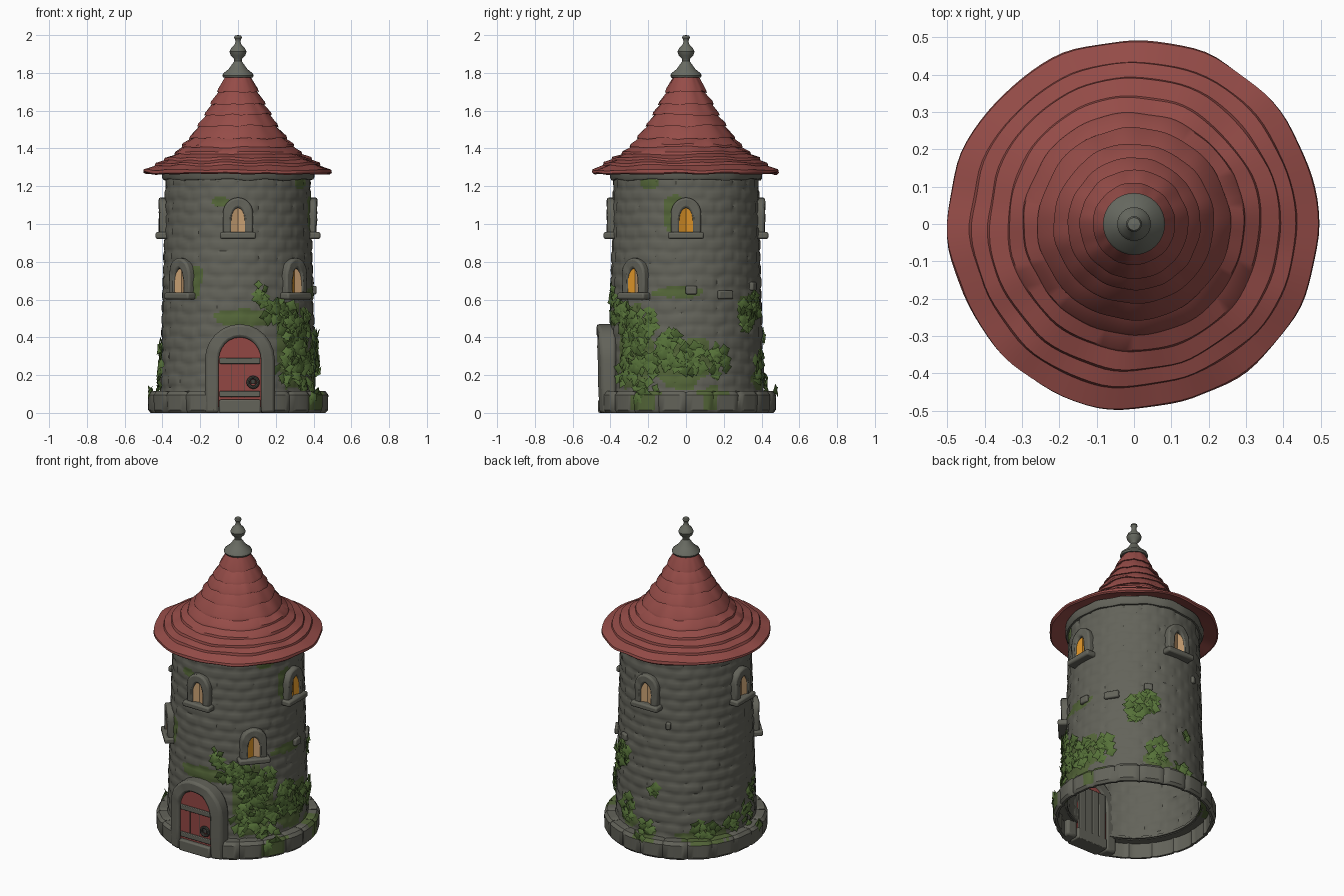
import bpy, bmesh, math, random
from mathutils import Matrix, Vector, Euler, noise

random.seed(4)
if "Cube" in bpy.data.objects:
    bpy.data.objects.remove(bpy.data.objects["Cube"], do_unlink=True)


def material(name, r, g, b):
    m = bpy.data.materials.new(name)
    m.use_nodes = True
    m.diffuse_color = (r, g, b, 1)
    m.node_tree.nodes["Principled BSDF"].inputs["Base Color"].default_value = (r, g, b, 1)
    return m


STONE = material("grey stone", .125, .125, .102)
TRIM = material("pale trim stone", .14, .147, .122)
ROOF = material("red roof tile", .3, .072, .064)
DOOR = material("red door paint", .29, .063, .056)
IVY = material("ivy green", .092, .165, .04)
MOSS = material("moss green", .088, .132, .04)
TAN = material("pale window glow", .58, .35, .17)
AMBER = material("amber window glow", .68, .28, .02)
IRON = material("dark iron", .06, .06, .052)
made = []


def finish(bm, name, mats, bevel=0):
    bmesh.ops.recalc_face_normals(bm, faces=bm.faces)
    me = bpy.data.meshes.new(name)
    bm.to_mesh(me)
    bm.free()
    for m in mats:
        me.materials.append(m)
    ob = bpy.data.objects.new(name, me)
    bpy.context.collection.objects.link(ob)
    made.append(ob)
    if bevel:
        mod = ob.modifiers.new("soft_edges", "BEVEL")
        mod.width, mod.segments = bevel, 2
    return ob


def turn(az):
    """Rotation that carries the front side round to an azimuth in degrees."""
    return Matrix.Rotation(math.radians(az), 4, "Z")


def lathe(name, profile, segs, mats, warp=None, closed=False, rule=None, skip=None):
    bm = bmesh.new()
    rings = []
    for k in range(segs):
        az = 360 * k / segs
        ring = []
        for r, z in profile:
            if warp:
                r, z = warp(r, z, az)
            ring.append(bm.verts.new(turn(az) @ Vector((0, -r, z))))
        rings.append(ring)
    n = len(profile)
    for k in range(segs):
        a, b = rings[k], rings[(k + 1) % segs]
        for i in range(n if closed else n - 1):
            j = (i + 1) % n
            f = bm.faces.new((a[i], b[i], b[j], a[j]))
            if rule:
                f.material_index = rule(f.calc_center_median())
    if skip:
        bad = [f for f in bm.faces if skip(f.calc_center_median())]
        bmesh.ops.delete(bm, geom=bad, context="FACES")
    return finish(bm, name, mats)


def box(name, size, loc, az, mat, bevel=.008):
    bm = bmesh.new()
    bmesh.ops.create_cube(bm, size=1, matrix=turn(az) @ Matrix.Translation(loc) @ Matrix.Diagonal((*size, 1)))
    return finish(bm, name, [mat], bevel)


def wobble(az, z, scale, amount):
    p = turn(az) @ Vector((0, -scale, 0))
    return amount * noise.noise(p + Vector((0, 0, z * scale * 2)))


def wall_radius(z):
    return .383 + .032 * (1.25 - z) / 1.25


# Moss stains: azimuth, height, half width in degrees, half height
STAINS = [(4, .5, 22, .06), (-34, .7, 7, .1), (-14, 1.12, 8, .03), (80, 1.06, 9, .14),
          (84, .64, 20, .035), (88, .28, 24, .17), (48, .35, 22, .24), (108, .1, 12, .06),
          (62, .08, 12, .05), (145, .55, 14, .09), (230, .13, 24, .05), (160, .18, 14, .07),
          (60, 1.22, 9, .05), (182, .13, 10, .06)]


def mossy(c):
    az = math.degrees(math.atan2(c.x, -c.y))
    edge = .75 + .6 * noise.noise(c * 14)
    for a, z, w, h in STAINS:
        d = (az - a + 180) % 360 - 180
        if (d / w) ** 2 + ((c.z - z) / h) ** 2 < edge and c.xy.length > wall_radius(c.z) - .008:
            return 1
    return 0


# Tower wall: staggered courses of flat stones with worn joints, hollow inside
COURSE, BRICKS = .066, 22


def stones(r, z, az):
    zz = z + wobble(az, 0, 3, .016)
    row = math.floor(zz / COURSE)
    u = az / 360 * BRICKS + (row % 2) * .5
    fu, fz = u % 1, (zz / COURSE) % 1
    dome = min(1, 7 * min(fu, 1 - fu)) * min(1, 4 * min(fz, 1 - fz))
    lift = noise.cell(Vector((math.floor(u) % BRICKS + .5, row + .5, .5))) * .002
    return r - .004 + .006 * dome + lift, z


heights = [.095 + 1.155 * i / 88 for i in range(89)]
wall = [(wall_radius(z), z) for z in heights] + [(wall_radius(z) - .014, z) for z in heights[::-1]]
lathe("tower_wall", wall, 154, [STONE, MOSS], stones, True, mossy)


# Foundation ring of large blocks, thin and open below, with a gap for the door
def blocks(r, z, az):
    f = (az / 18) % 1
    gap = max(0, 1 - 10 * min(f, 1 - f))
    grow = r > .41
    return r + grow * (wobble(az, 0, 4, .008) - .009 * gap), z - (z > .1) * .006 * gap


lathe("foundation_ring", [(.448, 0), (.462, 0), (.475, .015), (.477, .095), (.462, .115), (.39, .115),
                          (.39, .1), (.448, .095)],
      160, [STONE, MOSS], blocks, True, mossy, lambda c: abs(c.x) < .125 and c.y < 0)

# Cornice under the eaves
lathe("cornice", [(.37, 1.235), (.396, 1.235), (.403, 1.247), (.403, 1.285), (.37, 1.29)], 96, [STONE],
      lambda r, z, az: (r + wobble(az, 0, 4, .008), z + wobble(az, 1, 4, .01)), True)

# Roof: overlapping uneven tile tiers
tiers = [(.495, 1.287), (.43, 1.318), (.385, 1.345), (.333, 1.376), (.29, 1.415), (.25, 1.46),
         (.207, 1.525), (.17, 1.585), (.138, 1.64), (.102, 1.705), (.07, 1.785)]
roof = [(.36, 1.305), (.46, 1.274), (.488, 1.265), (.497, 1.272), tiers[0]]
for r, z in tiers[1:]:
    roof += [(r - .004, z - .005), (r + .008, z - .007), (r + .004, z + .006)]
lathe("roof", roof, 96, [ROOF],
      lambda r, z, az: (r * (1 + wobble(az, z * 2, 3, .025)), z + wobble(az, z * 3 + 2, 3, .01)))

# Finial
lathe("finial", [(0, 1.77), (.078, 1.775), (.083, 1.785), (.078, 1.797), (.05, 1.82), (.032, 1.845),
                 (.02, 1.862), (.022, 1.875), (.038, 1.892), (.045, 1.912), (.036, 1.932), (.018, 1.95),
                 (.013, 1.965), (.016, 1.978), (.021, 1.986), (.017, 1.997), (0, 2)], 32, [TRIM])


def outline(hw, base, spring, rise, n=12):
    pts = [(hw, base), (hw, (base + spring) / 2)]
    pts += [(hw * math.cos(math.pi * i / n), spring + rise * math.sin(math.pi * i / n)) for i in range(n + 1)]
    return pts + [(-hw, (base + spring) / 2), (-hw, base)]


def arch_frame(name, inner, outer, back, front, az, rough, bevel, x0=0):
    bm = bmesh.new()
    rows = []
    for (xi, zi), (xo, zo) in zip(inner, outer):
        y = front + random.uniform(-rough, rough)
        corners = ((xi, back, zi), (xi, y, zi), (xo, y + .7 * xo * xo, zo), (xo, back, zo))
        rows.append([bm.verts.new(turn(az) @ Vector((x + x0, yy, z))) for x, yy, z in corners])
    for a, b in zip(rows, rows[1:]):
        for i in range(4):
            bm.faces.new((a[i], a[(i + 1) % 4], b[(i + 1) % 4], b[i]))
    bm.faces.new(rows[0])
    bm.faces.new(rows[-1][::-1])
    return finish(bm, name, [STONE], bevel)


def arch_panel(name, pts, back, front, az, mats, hollow=0, x0=0):
    """Arched slab in two halves; the middle line can be sunk by a hollow."""
    bm = bmesh.new()
    verts = [bm.verts.new((x, back, z)) for x, z in pts]
    foot, top = bm.verts.new((0, back, pts[0][1])), len(pts) // 2
    faces = [bm.faces.new(verts[:top + 1] + [foot]), bm.faces.new(verts[top:] + [foot])]
    faces[1].material_index = len(mats) - 1
    out = bmesh.ops.extrude_face_region(bm, geom=faces)["geom"]
    for v in out:
        if isinstance(v, bmesh.types.BMVert):
            v.co.y = front + hollow * (1 - abs(v.co.x) / pts[0][0])
    bmesh.ops.transform(bm, verts=bm.verts, matrix=turn(az) @ Matrix.Translation((x0, 0, 0)))
    return finish(bm, name, mats)


# Windows: four high ones and two low ones beside the door
def window(name, az, z, glow):
    r = wall_radius(z + .1)
    inner, outer = outline(.036, z + .02, z + .09, .07), outline(.08, z + .02, z + .13, .085)
    arch_frame(name + "_frame", inner, outer, -r + .03, -r - .03, az, .003, .01)
    arch_panel(name + "_pane", inner, -r + .02, -r - .022, az, glow, .015)
    box(name + "_sill", (.19, .075, .036), (0, -r - .01, z + .014), az, STONE, .01)


for side, az, glow in (("front", 0, [TAN]), ("left", 90, [AMBER]), ("back", 180, [TAN]), ("right", 270, [TAN])):
    window(side + "_high_window", az, .925, glow)
window("left_low_window", 48, .605, [TAN, AMBER])
window("right_low_window", -48, .605, [TAN])

# Doorway: stone arch, painted door, bands, step and ring handle
MID = .01
arch_frame("door_arch", outline(.112, 0, .28, .12), outline(.185, 0, .28, .19), -.37, -.468, 0, .006, .014, MID)
arch_panel("door", outline(.115, .03, .28, .122), -.38, -.44, 0, [DOOR], 0, MID)
for z in (.275, .1):
    box("door_band", (.215, .016, .03), (MID, -.444, z), 0, STONE, .004)
for x in (-.045, .025):
    box("plank_gap", (.003, .004, .2), (MID + x, -.439, .18), 0, IRON, 0)
box("door_step", (.22, .1, .07), (MID, -.415, .035), 0, STONE)
for x in (-.075, -.025, .025, .075):
    box("inner_plank", (.047, .02, .36), (MID + x, -.375, .18), 0, STONE, .004)
bpy.ops.mesh.primitive_torus_add(major_radius=.026, minor_radius=.009, major_segments=24, minor_segments=8,
                                 location=(.08, -.452, .162), rotation=(math.pi / 2, 0, 0))
ring = bpy.context.object
ring.name = "door_ring"
ring.data.materials.append(IRON)
made.append(ring)
box("door_ring_plate", (.026, .02, .026), (.08, -.448, .165), 0, IRON, .004)

# Loose stones standing proud of the wall
for az, z, w in ((94, .65, .06), (121, .625, .09), (200, .83, .03), (152, .67, .05)):
    box("proud_stone", (w, .03, .045), (0, -wall_radius(z) - .002, z), az, STONE)

# Ivy: clumps of broad leaves; azimuth, height, half width, half height, count
CLUMPS = [(17, .63, 4, .06, 12), (28, .54, 9, .06, 26), (40, .48, 10, .09, 32), (48, .35, 11, .13, 46),
          (58, .2, 12, .13, 36), (60, .48, 8, .07, 20), (36, .22, 6, .08, 14), (80, .33, 11, .1, 40),
          (97, .28, 12, .08, 32), (115, .27, 8, .09, 20), (140, .5, 8, .09, 24), (152, .57, 8, .08, 20),
          (160, .24, 9, .09, 20), (182, .16, 7, .06, 13), (188, .4, 2, .05, 5), (231, .17, 10, .05, 22),
          (255, .18, 8, .05, 14), (276, .2, 8, .12, 18), (282, .34, 4, .07, 8)]
bm = bmesh.new()
for az, z, w, h, count in CLUMPS:
    for i in range(count):
        t, d = random.uniform(0, math.tau), math.sqrt(random.random())
        a, zz = az + w * d * math.cos(t), max(.06, z + h * d * math.sin(t))
        radius = (wall_radius(zz) if zz > .12 else .462) + random.uniform(.006, .02)
        tilt = Euler([random.uniform(-.45, .45) for k in range(3)]).to_matrix().to_4x4()
        place = turn(a) @ Matrix.Translation((0, -radius, zz)) @ tilt
        s = random.uniform(.024, .042)
        heart = bm.verts.new(place @ Vector((0, -.15 * s, 0)))
        rim = []
        for k in range(8):
            p = math.tau * k / 8
            q = s * (1 if k % 2 == 0 else .62)
            rim.append(bm.verts.new(place @ Vector((q * math.sin(p), .12 * s, -q * math.cos(p)))))
        for k in range(8):
            bm.faces.new((heart, rim[(k + 1) % 8], rim[k]))
finish(bm, "ivy_leaves", [IVY])

# Smooth shading with sharp creases
bpy.ops.object.select_all(action="DESELECT")
for ob in made:
    ob.select_set(True)
bpy.context.view_layer.objects.active = made[0]
bpy.ops.object.shade_smooth_by_angle(angle=math.radians(38))
